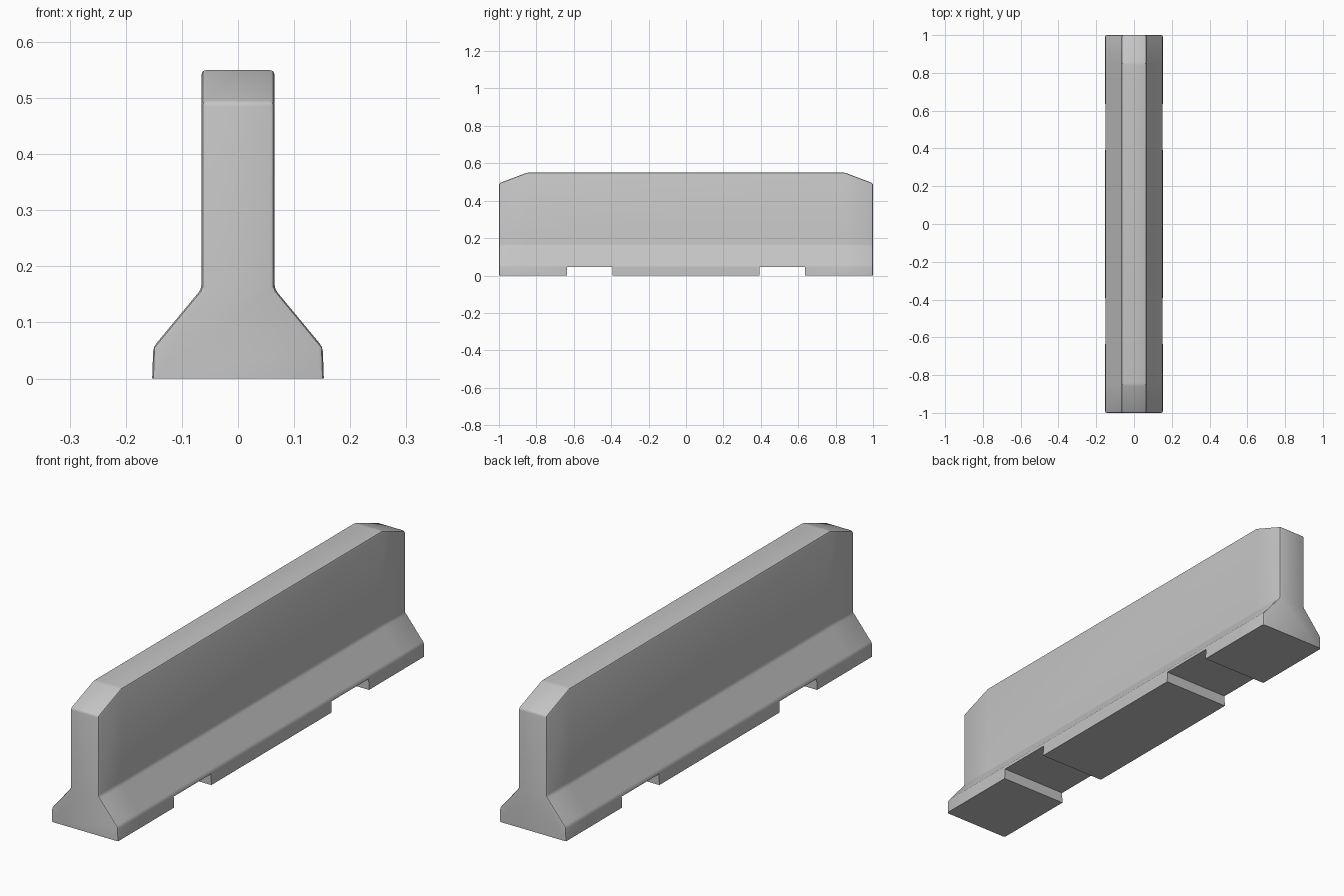
import bpy, bmesh

if "Cube" in bpy.data.objects:
    bpy.data.objects.remove(bpy.data.objects["Cube"])

concrete = bpy.data.materials.new("concrete grey")
concrete.diffuse_color = (0.55, 0.55, 0.55, 1)
concrete.use_nodes = True
concrete.node_tree.nodes["Principled BSDF"].inputs["Base Color"].default_value = concrete.diffuse_color

# Barrier body: cross-section lofted along y, with the top dropping at both ends
half = [(0.153, 0.0), (0.151, 0.056), (0.065, 0.16), (0.065, 0.55)]
section = half + [(-x, z) for x, z in reversed(half)]
stations = [(-1.0, 0.493), (-0.85, 0.55), (0.85, 0.55), (1.0, 0.493)]

bm = bmesh.new()
rings = [[bm.verts.new((x, y, top if z > 0.5 else z)) for x, z in section]
         for y, top in stations]
n = len(section)
for a, b in zip(rings, rings[1:]):
    for i in range(n):
        j = (i + 1) % n
        bm.faces.new((a[i], a[j], b[j], b[i]))
bm.faces.new(rings[0])
bm.faces.new(rings[-1])
bmesh.ops.recalc_face_normals(bm, faces=bm.faces)

# Soften every real edge except those touching the ground
soft = [e for e in bm.edges
        if max(v.co.z for v in e.verts) > 0.01 and e.calc_face_angle() > 0.1]
bmesh.ops.bevel(bm, geom=soft, offset=0.008, segments=2, profile=0.5,
                affect='EDGES', clamp_overlap=True)
mesh = bpy.data.meshes.new("barrier_body")
bm.to_mesh(mesh)
bm.free()
body = bpy.data.objects.new("barrier_body", mesh)
bpy.context.collection.objects.link(body)
mesh.materials.append(concrete)

# Two forklift slots cut through the foot
for side, name in ((-1, "front_slot_cutter"), (1, "back_slot_cutter")):
    bpy.ops.mesh.primitive_cube_add(size=1, location=(0, side * 0.5135, -0.0025))
    cutter = bpy.context.object
    cutter.name = name
    cutter.scale = (0.5, 0.243, 0.095)
    cutter.data.materials.append(concrete)
    cutter.hide_render = True
    cutter.hide_set(True)
    cut = body.modifiers.new(name, 'BOOLEAN')
    cut.operation = 'DIFFERENCE'
    cut.solver = 'EXACT'
    cut.object = cutter

# Smooth rounded edges, keep the slot corners crisp
bpy.ops.object.select_all(action='DESELECT')
bpy.context.view_layer.objects.active = body
body.select_set(True)
bpy.ops.object.shade_smooth_by_angle(angle=0.6)
